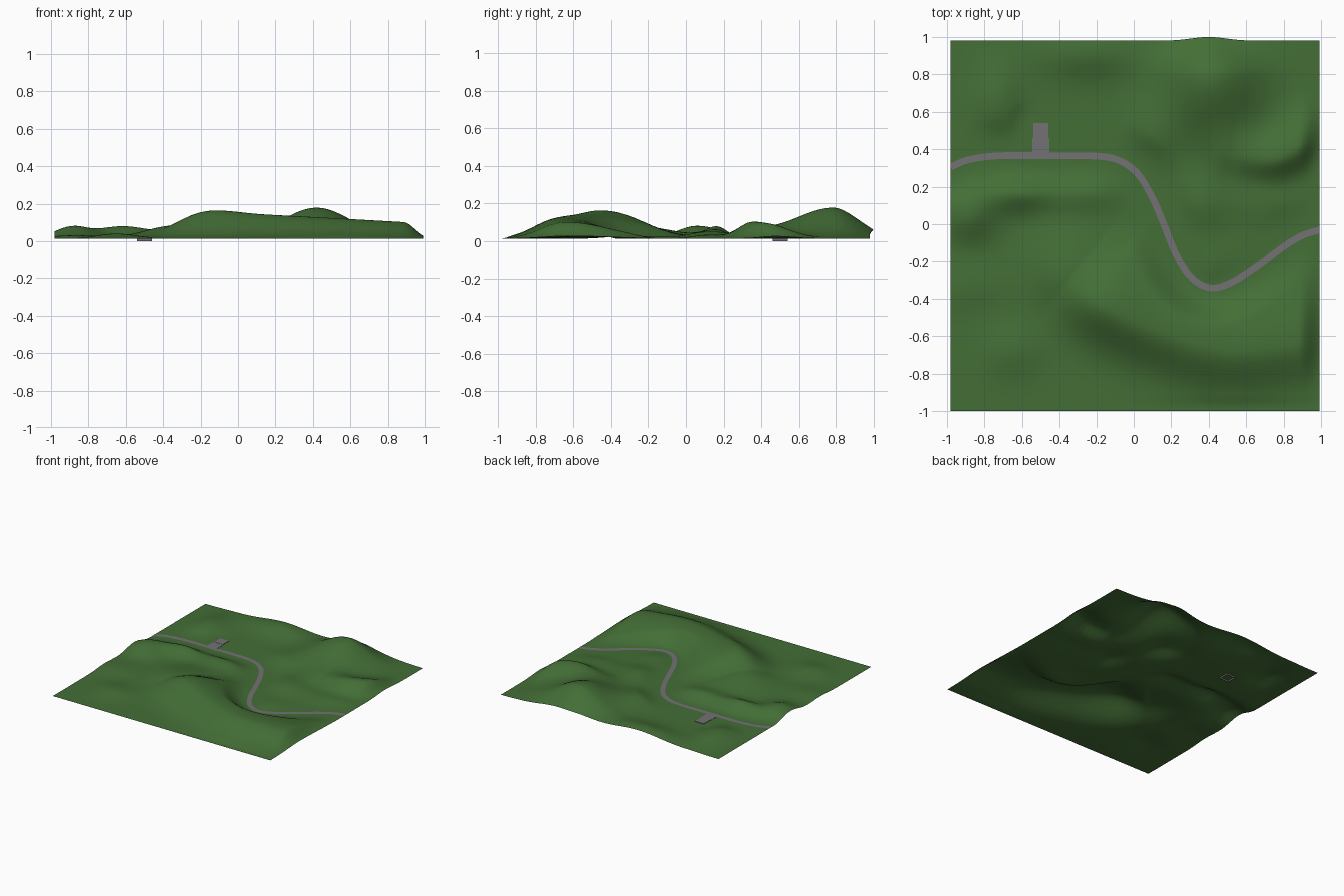
import bpy, bmesh, math
from mathutils import Vector
from mathutils.geometry import intersect_point_line

if "Cube" in bpy.data.objects:
    bpy.data.objects.remove(bpy.data.objects["Cube"])

BASE = 0.013
X0, X1 = -.981, .993


def material(name, col):
    m = bpy.data.materials.new(name)
    m.diffuse_color = (*col, 1)
    m.use_nodes = True
    m.node_tree.nodes["Principled BSDF"].inputs["Base Color"].default_value = m.diffuse_color
    return m


GRASS = material("grass green", (0.057, 0.156, 0.037))
ASPHALT = material("road grey", (0.175, 0.165, 0.175))


def make(name, bm, mat):
    me = bpy.data.meshes.new(name)
    bm.to_mesh(me)
    bm.free()
    me.materials.append(mat)
    ob = bpy.data.objects.new(name, me)
    bpy.context.collection.objects.link(ob)
    return ob


def spline(pts, n):
    """Smooth curve through the points."""
    p = [Vector(q) for q in pts]
    p = [2 * p[0] - p[1]] + p + [2 * p[-1] - p[-2]]
    out = []
    for i in range(1, len(p) - 2):
        a, b, c, d = p[i - 1:i + 3]
        for k in range(n):
            t = k / n
            out.append(0.5 * (2 * b + (c - a) * t + (2 * a - 5 * b + 4 * c - d) * t * t
                              + (3 * b - a - 3 * c + d) * t ** 3))
    return out + [p[-2]]


def nearest(path, q):
    """Distance, side (-1 right .. 1 left) and interpolated third value."""
    best = (9, 0, 0)
    for a, b in zip(path, path[1:]):
        a2, b2 = a.xy, b.xy
        _, t = intersect_point_line(q, a2, b2)
        t = min(1, max(0, t))
        v = q - a2.lerp(b2, t)
        d = v.length
        if d < best[0]:
            u = (b2 - a2).normalized()
            best = (d, (u.x * v.y - u.y * v.x) / max(d, 1e-6), a.z + (b.z - a.z) * t)
    return best


def smooth(a, b, x):
    t = min(1, max(0, (x - a) / (b - a)))
    return t * t * (3 - 2 * t)


# road centre line
road = spline([(X0, .305, 0), (-.88, .345, 0), (-.72, .365, 0), (-.45, .365, 0), (-.2, .363, 0),
               (-.08, .34, 0), (.02, .27, 0), (.1, .14, 0), (.16, 0, 0), (.23, -.17, 0),
               (.31, -.29, 0), (.41, -.343, 0), (.52, -.315, 0), (.66, -.225, 0),
               (.8, -.12, 0), (.9, -.06, 0), (X1, -.03, 0)], 8)

# ridges: crest line (x, y, height), width on left side, width on right side
ridges = [
    (spline([(-.34, -.29, .07), (-.16, -.43, .148), (.13, -.57, .13),
             (.5, -.675, .11), (.95, -.63, .085)], 6), .33, .185),
    (spline([(.52, .37, .03), (.76, .35, .085), (.97, .47, .075)], 6), .15, .1),
]
# hills: x, y, height, width x, width to back, width to front
hills = [
    (.42, .785, .165, .26, .175, .31),
    (-.88, .05, .066, .14, .16, .14),
    (-.62, .165, .062, .18, .12, .1),
    (-.26, .17, .04, .2, .12, .11),
    (-.73, .66, .042, .12, .2, .18),
    (-.25, .92, .05, .28, .15, .14),
    (.1, .47, .035, .14, .2, .18),
    (.36, .12, .035, .16, .18, .14),
    (-.65, -.68, .027, .15, .15, .13),
    (-.87, -.33, .018, .2, .15, .13),
    (.72, .12, .02, .2, .12, .12),
]


def height(x, y):
    q = Vector((x, y))
    h = 0
    for hx, hy, hh, sx, sb, sf in hills:
        sy = sb if y > hy else sf
        h += hh * math.exp(-((x - hx) / sx) ** 2 - ((y - hy) / sy) ** 2)
    for crest, left, right in ridges:
        d, side, hh = nearest(crest, q)
        w = (left + right) / 2 + (left - right) / 2 * side
        h += hh * math.exp(-(d / w) ** 2)
    # keep the ground level beside the road, the pad and the right and front edges
    h *= smooth(.015, .21, nearest(road, q)[0])
    pad = math.hypot(max(0, abs(x + .5) - .05), max(0, abs(y - .46) - .09))
    h *= smooth(0, .13, pad)
    h *= .12 + .88 * smooth(-.02, .11, X1 - x)
    h *= smooth(0, .08, y + 1)
    return BASE + h


# terrain: one open height field
N = 130
bm = bmesh.new()
bmesh.ops.create_grid(bm, x_segments=N, y_segments=N, size=1)
for v in bm.verts:
    x, y = X0 + (v.co.x + 1) / 2 * (X1 - X0), -.01 + v.co.y * .99
    z = height(x, y)
    bulge = .02 * math.exp(-((x - .4) / .13) ** 2) * smooth(.8, .98, y)
    v.co = (x, y + bulge, z)
for f in bm.faces:
    f.smooth = True
make("terrain", bm, GRASS)

# road: flat ribbon just above the ground
bm = bmesh.new()
prev = None
for i, p in enumerate(road):
    t = (road[min(i + 1, len(road) - 1)] - road[max(i - 1, 0)]).normalized()
    n = Vector((-t.y, t.x, 0)) * .018
    up = Vector((0, 0, BASE + .003))
    row = [bm.verts.new(p - n + up), bm.verts.new(p + n + up)]
    for v in row:
        v.co.x = max(X0, min(X1, v.co.x))
    if prev:
        bm.faces.new((prev[0], row[0], row[1], prev[1]))
    prev = row
make("road", bm, ASPHALT)


def slab(name, x0, x1, y0, y1, z0, z1, open_bottom=False):
    bm = bmesh.new()
    bmesh.ops.create_cube(bm, size=1)
    for v in bm.verts:
        v.co = (x1 if v.co.x > 0 else x0, y1 if v.co.y > 0 else y0, z1 if v.co.z > 0 else z0)
    if open_bottom:
        bm.faces.ensure_lookup_table()
        low = min(bm.faces, key=lambda f: f.calc_center_median().z)
        bmesh.ops.delete(bm, geom=[low], context='FACES_ONLY')
    make(name, bm, ASPHALT)


# driveway and building pad with its sunken foundation
slab("driveway", -.545, -.455, .375, .46, BASE + .001, BASE + .003)
slab("building_pad", -.54, -.46, .46, .54, 0, BASE + .004, open_bottom=True)
